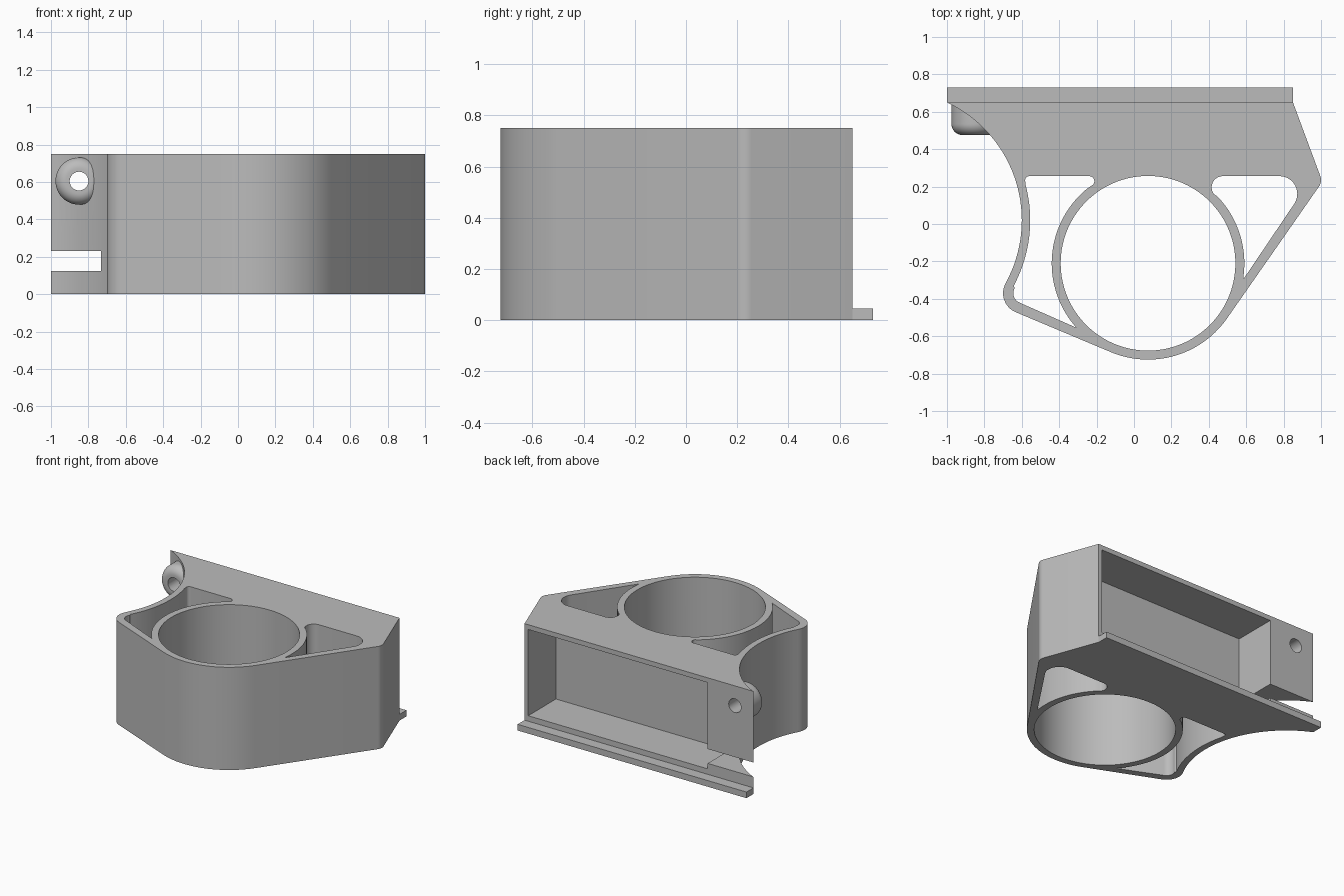
import bpy, bmesh
from math import radians, cos, sin, pi
from mathutils import Matrix

cube = bpy.data.objects.get("Cube")
if cube:
    bpy.data.objects.remove(cube, do_unlink=True)

grey = bpy.data.materials.new("plain grey")
grey.use_nodes = True
grey.diffuse_color = (0.5, 0.5, 0.5, 1)
grey.node_tree.nodes["Principled BSDF"].inputs["Base Color"].default_value = (0.5, 0.5, 0.5, 1)


def arc(center, r, a0, a1, n=12):
    """Points on an arc, angles in degrees."""
    angles = [radians(a0 + (a1 - a0) * i / n) for i in range(n + 1)]
    return [(center[0] + r * cos(a), center[1] + r * sin(a)) for a in angles]


def finish(name, bm):
    bmesh.ops.recalc_face_normals(bm, faces=bm.faces)
    mesh = bpy.data.meshes.new(name)
    bm.to_mesh(mesh)
    bm.free()
    mesh.materials.append(grey)
    obj = bpy.data.objects.new(name, mesh)
    bpy.context.collection.objects.link(obj)
    return obj


def prism(name, points, z0, z1):
    bm = bmesh.new()
    face = bm.faces.new([bm.verts.new((x, y, z0)) for x, y in points])
    new = bmesh.ops.extrude_face_region(bm, geom=[face])["geom"]
    bmesh.ops.translate(bm, vec=(0, 0, z1 - z0),
                        verts=[g for g in new if isinstance(g, bmesh.types.BMVert)])
    return finish(name, bm)


def box(name, x0, x1, y0, y1, z0, z1):
    return prism(name, [(x0, y0), (x1, y0), (x1, y1), (x0, y1)], z0, z1)


def lathe_y(name, profile, x, z, steps=48):
    """Spin (radius, y) points about an axis along y."""
    bm = bmesh.new()
    verts = [bm.verts.new((r, y, 0)) for r, y in profile]
    edges = [bm.edges.new(pair) for pair in zip(verts, verts[1:])]
    bmesh.ops.spin(bm, geom=verts + edges, cent=(0, 0, 0), axis=(0, 1, 0),
                   angle=2 * pi, steps=steps)
    bmesh.ops.remove_doubles(bm, verts=bm.verts, dist=1e-4)
    bmesh.ops.translate(bm, vec=(x, 0, z), verts=bm.verts)
    return finish(name, bm)


def combine(obj, tool, operation):
    mod = obj.modifiers.new(operation, "BOOLEAN")
    mod.operation = operation
    mod.solver = "EXACT"
    mod.object = tool
    bpy.context.view_layer.update()
    graph = bpy.context.evaluated_depsgraph_get()
    mesh = bpy.data.meshes.new_from_object(obj.evaluated_get(graph))
    obj.modifiers.clear()
    obj.data = mesh
    bpy.data.objects.remove(tool, do_unlink=True)


HEIGHT = 0.75
BACK = 0.65
ring = (0.075, -0.21)       # centre of the large bore
scoop = (-1.296, 0.02)      # centre of the concave left side
elbow = (-0.59, -0.37)      # centre of the rounded left corner

# Main body outline, clockwise from the back left corner
outline = [(-1, BACK), (0.85, BACK)]
outline += arc((0.94, 0.235), 0.06, 20, -35, 8)
outline += arc(ring, 0.515, -35, -112, 28)
outline += arc(elbow, 0.11, 248, 152, 14)
outline += arc(scoop, 0.696, -29, 64, 32)
body = prism("bracket_body", outline, 0, HEIGHT)

# Rounded screw boss on the scooped side
boss = lathe_y("screw_boss", [(0, 0.645), (0.126, 0.645)]
               + arc((0.066, 0.535), 0.06, 0, -90, 10)[0:] + [(0, 0.475)], -0.85, 0.605)
combine(body, boss, "UNION")

# Large vertical bore
combine(body, prism("bore", arc(ring, 0.467, 0, 357, 119), -0.1, 0.9), "DIFFERENCE")

# Lightening hole on the left of the bore
left_hole = arc((-0.56, 0.234), 0.022, 190, 90, 8)
left_hole += arc((-0.24, 0.228), 0.028, 90, -40, 8)
left_hole += arc(ring, 0.515, 128, 222, 36)
left_hole += arc(elbow, 0.055, 248, 152, 12)
left_hole += arc(scoop, 0.741, -28, 15, 20)
combine(body, prism("left_hole", left_hole, -0.1, 0.9), "DIFFERENCE")

# Lightening hole on the right of the bore
right_hole = arc((0.475, 0.196), 0.06, 217, 90, 10)
right_hole += arc((0.778, 0.161), 0.095, 90, -35, 14)
right_hole += [(0.585, -0.295)]
right_hole += arc(ring, 0.515, -8, 44, 24)
combine(body, prism("right_hole", right_hole, -0.1, 0.9), "DIFFERENCE")

# Rectangular pocket in the back, side slot and screw hole
combine(body, box("pocket", -0.63, 0.82, 0.33, 0.8, 0.085, 0.715), "DIFFERENCE")
combine(body, box("slot", -1.2, -0.6, 0.427, 0.8, 0.125, 0.23), "DIFFERENCE")
drill = lathe_y("drill", [(0, 0.3), (0.05, 0.3), (0.05, 0.8), (0, 0.8)], -0.85, 0.605, 32)
combine(body, drill, "DIFFERENCE")

# Thin ledge along the bottom of the back
ledge = box("back_ledge", -1, 0.85, BACK, 0.73, 0, 0.045)

bpy.ops.object.select_all(action="DESELECT")
body.select_set(True)
bpy.context.view_layer.objects.active = body
bpy.ops.object.shade_smooth_by_angle(angle=radians(30))
